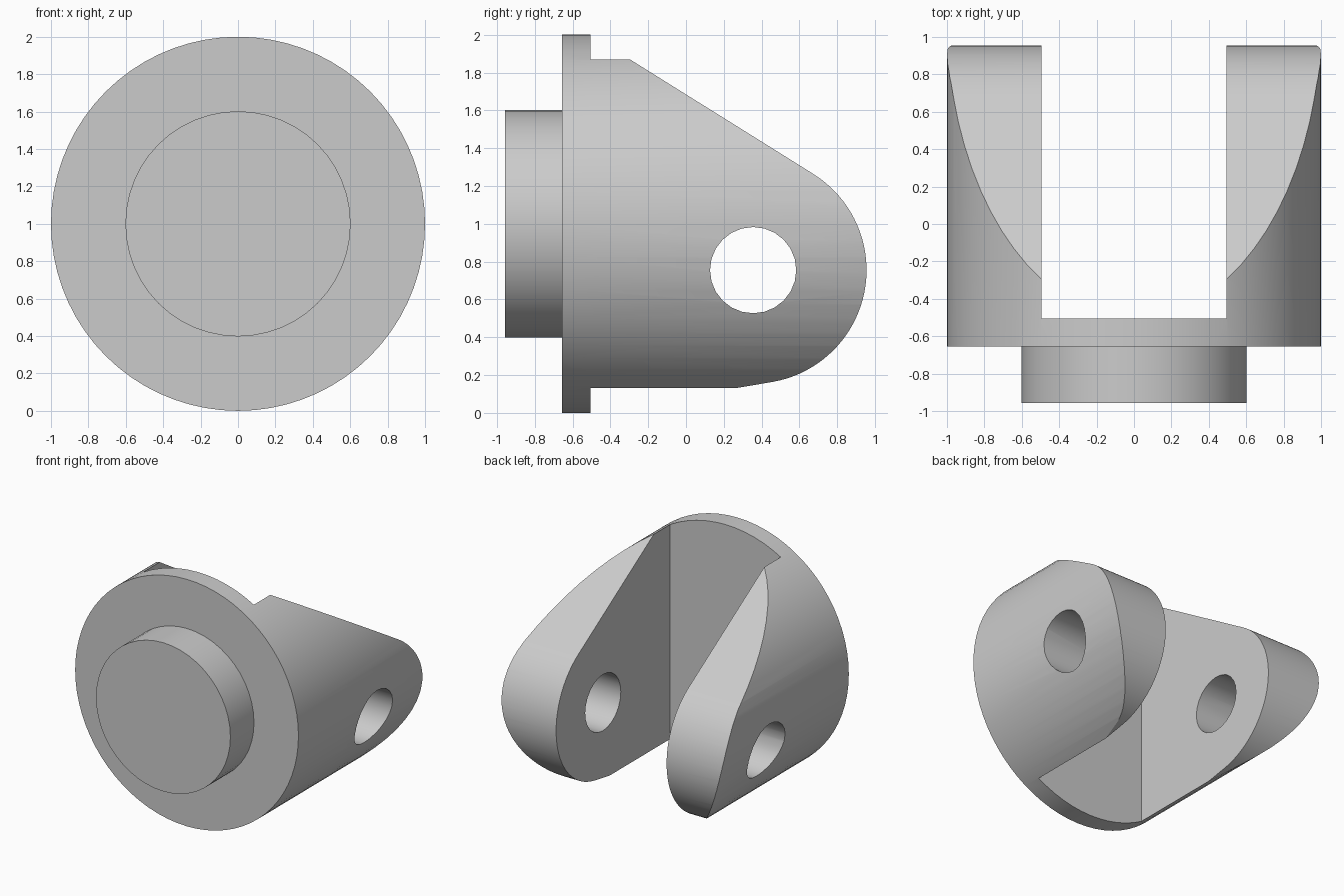
import bpy
import math
from mathutils import Matrix

cube = bpy.data.objects.get("Cube")
if cube:
    bpy.data.objects.remove(cube, do_unlink=True)

PLATE_FRONT, PLATE_BACK = -0.655, -0.505
PIN_Y, PIN_Z, END_R = 0.355, 0.755, 0.6

metal = bpy.data.materials.new("plain grey")
metal.use_nodes = True
colour = (0.6, 0.6, 0.6, 1)
metal.diffuse_color = colour
metal.node_tree.nodes["Principled BSDF"].inputs["Base Color"].default_value = colour


def cylinder(name, radius, length, centre, axis, sides):
    turn = (math.pi / 2, 0, 0) if axis == "Y" else (0, math.pi / 2, 0)
    bpy.ops.mesh.primitive_cylinder_add(vertices=sides, radius=radius, depth=length,
                                        location=centre, rotation=turn)
    obj = bpy.context.object
    obj.name = name
    return obj


def side_prism(name, outline, half_width):
    """Extrude a (y, z) outline across x."""
    n = len(outline)
    verts = [(x, y, z) for x in (-half_width, half_width) for y, z in outline]
    faces = [tuple(reversed(range(n))), tuple(range(n, 2 * n))]
    faces += [(i, (i + 1) % n, n + (i + 1) % n, n + i) for i in range(n)]
    mesh = bpy.data.meshes.new(name)
    mesh.from_pydata(verts, [], faces)
    obj = bpy.data.objects.new(name, mesh)
    bpy.context.collection.objects.link(obj)
    return obj


def boolean(target, tool, operation):
    bpy.context.view_layer.update()
    mod = target.modifiers.new(operation, "BOOLEAN")
    mod.operation, mod.object, mod.solver = operation, tool, "EXACT"
    bpy.ops.object.select_all(action="DESELECT")
    bpy.context.view_layer.objects.active = target
    target.select_set(True)
    bpy.ops.object.modifier_apply(modifier=mod.name)
    bpy.data.objects.remove(tool, do_unlink=True)


def tangent_angle(z, side):
    """Angle on the rounded end where a line from the plate edge touches it."""
    dy, dz = PLATE_BACK - PIN_Y, z - PIN_Z
    return math.atan2(dz, dy) + side * math.acos(END_R / math.hypot(dy, dz))


# Round body with a slot between the two cheeks
body = cylinder("clevis_body", 1, 1.9, (0, PLATE_FRONT + 0.95, 1), "Y", 72)
slot = side_prism("slot_cutter", [(PLATE_BACK, -1), (2, -1), (2, 3), (PLATE_BACK, 3)], 0.495)
boolean(body, slot, "DIFFERENCE")

# Cheek outline: plate rim, tangent slopes and rounded end
low = tangent_angle(0, 1)
high = tangent_angle(2, -1)
steps = 40
outline = [(-0.9, -0.2), (PLATE_BACK, -0.2), (PLATE_BACK, 0)]
for i in range(steps + 1):
    a = low + (high - low) * i / steps
    outline.append((PIN_Y + END_R * math.cos(a), PIN_Z + END_R * math.sin(a)))
outline += [(PLATE_BACK, 2), (PLATE_BACK, 2.2), (-0.9, 2.2)]
boolean(body, side_prism("cheek_outline", outline, 1.5), "INTERSECT")

# Cross hole for the pin
hole = cylinder("hole_cutter", 0.228, 3, (0, PIN_Y, PIN_Z), "X", 24)
boolean(body, hole, "DIFFERENCE")

# Round boss on the front
boss = cylinder("front_boss", 0.602, 0.32, (0, -0.797, 1), "Y", 48)

for obj in (body, boss):
    obj.data.materials.clear()
    obj.data.materials.append(metal)
    bpy.ops.object.select_all(action="DESELECT")
    obj.select_set(True)
    bpy.context.view_layer.objects.active = obj
    bpy.ops.object.transform_apply(location=True, rotation=True, scale=True)
    bpy.ops.object.shade_smooth_by_angle(angle=math.radians(20))
